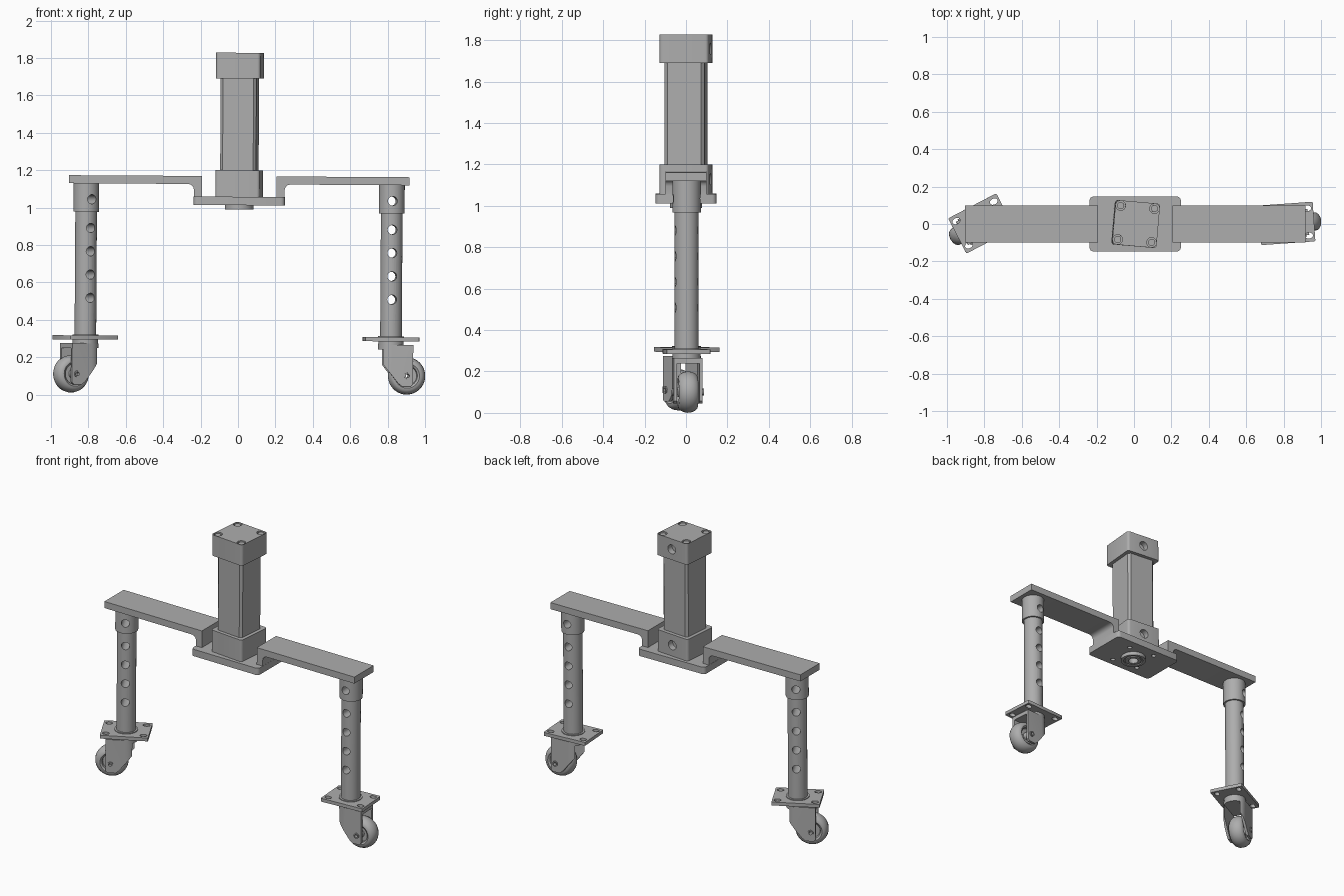
import bpy, bmesh
from math import radians, pi, cos, sin
from mathutils import Matrix, Vector

if "Cube" in bpy.data.objects:
    bpy.data.objects.remove(bpy.data.objects["Cube"])

steel = bpy.data.materials.new("grey_metal")
steel.use_nodes = True
GREY = (0.42, 0.42, 0.42, 1)
steel.diffuse_color = GREY
steel.node_tree.nodes["Principled BSDF"].inputs["Base Color"].default_value = GREY


def add(name, bm):
    bmesh.ops.recalc_face_normals(bm, faces=bm.faces)
    mesh = bpy.data.meshes.new(name)
    bm.to_mesh(mesh)
    bm.free()
    mesh.materials.append(steel)
    ob = bpy.data.objects.new(name, mesh)
    bpy.context.collection.objects.link(ob)
    return ob


def prism(name, pts, lo, hi, axis="Z"):
    """Extrude a 2D outline along Z (outline in xy) or Y (outline in xz)."""
    bm = bmesh.new()
    place = (lambda a, b: (a, b, lo)) if axis == "Z" else (lambda a, b: (a, lo, b))
    face = bm.faces.new([bm.verts.new(place(*p)) for p in pts])
    new = bmesh.ops.extrude_face_region(bm, geom=[face])["geom"]
    step = Vector((0, 0, hi - lo)) if axis == "Z" else Vector((0, hi - lo, 0))
    bmesh.ops.translate(bm, vec=step, verts=[g for g in new if isinstance(g, bmesh.types.BMVert)])
    return add(name, bm)


def rounded(w, d, r, seg=4):
    """Rectangle outline with rounded corners; seg=1 gives chamfers."""
    pts = []
    for k, (sx, sy) in enumerate([(1, 1), (-1, 1), (-1, -1), (1, -1)]):
        for i in range(seg + 1):
            a = (k + i / seg) * pi / 2
            pts.append((sx * (w - r) + r * cos(a), sy * (d - r) + r * sin(a)))
    return pts


def disc(name, r, lo, hi, x=0, other=0, axis="Z", seg=32, stretch=1):
    pts = [(x + stretch * r * cos(2 * pi * i / seg), other + r * sin(2 * pi * i / seg))
           for i in range(seg)]
    return prism(name, pts, lo, hi, axis)


def lathe(name, profile, axis, centre, steps=40):
    """Spin a closed (radius, along) profile around the axis."""
    bm = bmesh.new()
    vs = [bm.verts.new((r, h, 0) if axis == "Y" else (r, 0, h)) for r, h in profile]
    edges = [bm.edges.new((vs[i - 1], vs[i])) for i in range(len(vs))]
    bmesh.ops.spin(bm, geom=vs + edges, cent=(0, 0, 0), angle=2 * pi, steps=steps,
                   axis=(0, 1, 0) if axis == "Y" else (0, 0, 1))
    bmesh.ops.remove_doubles(bm, verts=bm.verts, dist=1e-5)
    bmesh.ops.translate(bm, vec=centre, verts=bm.verts)
    return add(name, bm)


def carve(ob, cutters, mode="DIFFERENCE"):
    """Apply boolean cutters, then discard them."""
    for c in cutters:
        m = ob.modifiers.new("cut", "BOOLEAN")
        m.operation, m.object, m.solver = mode, c, "EXACT"
    deps = bpy.context.evaluated_depsgraph_get()
    mesh = bpy.data.meshes.new_from_object(ob.evaluated_get(deps))
    ob.modifiers.clear()
    ob.data = mesh
    for c in cutters:
        bpy.data.objects.remove(c)


parts = []
corners = [(sx, sy) for sx in (-1, 1) for sy in (-1, 1)]
turn = Matrix.Rotation(radians(-5), 4, "Z")

# Pneumatic cylinder: body, two end caps with side ports, and corner bolts
ram = [prism("cylinder_body", rounded(0.096, 0.096, 0.014, 1), 1.2, 1.69)]
for name, lo, hi in [("bottom_cap", 1.058, 1.2), ("top_cap", 1.69, 1.828)]:
    cap = prism(name, rounded(0.119, 0.119, 0.016), lo, hi)
    cuts = [disc("port", 0.03, 0.08, 0.2, 0, (lo + hi) / 2, "Y")]
    if name == "top_cap":
        cuts += [disc("bore", 0.026, hi - 0.02, hi + 0.05, 0.091 * sx, 0.091 * sy, seg=20)
                 for sx, sy in corners]
        ram += [disc("cap_bolt", 0.019, hi - 0.03, hi - 0.005, 0.091 * sx, 0.091 * sy, seg=20)
                for sx, sy in corners]
    carve(cap, cuts)
    ram.append(cap)

# Raised ring under the mounting plate
ram.append(lathe("rod_boss", [(0.03, 1.03), (0.03, 0.99), (0.05, 0.99), (0.05, 0.997),
                              (0.06, 0.997), (0.06, 0.99), (0.077, 0.99), (0.077, 1.03)],
                 "Z", (0, 0, 0)))
for ob in ram:
    ob.data.transform(turn)
parts += ram

# Mounting plate with bolt holes
plate = prism("mounting_plate", rounded(0.244, 0.147, 0.022), 1.013, 1.058)
cuts = [disc("hole", 0.014, 0.95, 1.04, 0.091 * sx, 0.091 * sy, seg=16) for sx, sy in corners]
for c in cuts:
    c.data.transform(turn)
carve(plate, cuts + [disc("hole", 0.03, 0.95, 1.045)])
parts.append(plate)

# Stepped arms
arm_profile = [(0.2, 1.05), (0.2, 1.168), (0.91, 1.168), (0.91, 1.125), (0.272, 1.125),
               (0.258, 1.121), (0.247, 1.111), (0.243, 1.097), (0.243, 1.05)]
for side, s in (("left", 1), ("right", -1)):
    parts.append(prism(side + "_arm", [(s * x, z) for x, z in arm_profile], -0.1, 0.1, "Y"))


def leg(side, x, angle):
    """Drilled leg on a caster that trails toward local +x."""
    out = []

    # Tube and collar with cross holes
    tube = disc("tube", 0.058, 0.305, 0.98)
    carve(tube, [disc("hole", 0.025, -0.2, 0.2, 0, 0.513 + 0.1245 * i, "Y", 24) for i in range(4)])
    collar = disc("collar", 0.069, 0.973, 1.13)
    carve(collar, [disc("hole", 0.025, -0.2, 0.2, 0, 1.04, "Y", 24)])
    out += [tube, collar]

    # Slotted caster plate and swivel
    base = prism("caster_plate", rounded(0.145, 0.106, 0.006, 2), 0.29, 0.312)
    carve(base, [disc("slot", 0.016, 0.25, 0.35, 0.113 * sx, 0.073 * sy, seg=16, stretch=1.35)
                 for sx, sy in corners])
    out += [base, disc("weld_ring", 0.07, 0.31, 0.317), disc("swivel", 0.068, 0.262, 0.292)]

    # Fork: side outline, rounded back, wheel slot and axle hole
    fork = prism("caster_fork", [(-0.075, 0.27), (0.115, 0.27), (0.115, 0.062), (0.103, 0.05),
                                 (0.055, 0.05), (0.035, 0.066), (-0.06, 0.185), (-0.075, 0.215)],
                 -0.1, 0.1, "Y")
    back = [(0.07 * cos(a), 0.07 * sin(a)) for a in (pi / 2 + pi * i / 16 for i in range(17))]
    carve(fork, [prism("round", back + [(0.15, -0.07), (0.15, 0.07)], 0, 0.3)], "INTERSECT")
    carve(fork, [prism("slot", rounded(0.2, 0.054, 0.01), 0, 0.245),
                 disc("hole", 0.01, -0.2, 0.2, 0.085, 0.106, "Y", 20)])
    out.append(fork)

    # Wheel with recessed hub and rounded tread
    half = [(0.01, 0.05), (0.024, 0.05), (0.026, 0.024), (0.052, 0.024), (0.055, 0.04),
            (0.066, 0.048), (0.078, 0.046), (0.089, 0.036), (0.097, 0.02)]
    profile = half + [(0.1, 0)] + [(r, -y) for r, y in reversed(half)]
    out.append(lathe("caster_wheel", profile, "Y", (0.085, 0, 0.106)))

    # Axle collars on both fork sides
    for s in (-1, 1):
        rim = [(0.01, s * 0.066), (0.017, s * 0.066), (0.017, s * 0.077), (0.01, s * 0.077)]
        out.append(lathe("axle_ring", rim, "Y", (0.085, 0, 0.106), 20))

    for ob in out:
        ob.name = side + "_" + ob.name
        ob.data.transform(Matrix.Translation((x, 0.003, 0)) @ Matrix.Rotation(radians(angle), 4, "Z"))
    return out


parts += leg("left", 0.816, 4) + leg("right", -0.818, 207.5)

# Slight lean of the whole frame, then crisp-edged smooth shading
lean = Matrix.Rotation(radians(0.35), 4, "Y")
bpy.ops.object.select_all(action="DESELECT")
for ob in parts:
    ob.data.transform(lean)
    ob.select_set(True)
bpy.context.view_layer.objects.active = parts[0]
bpy.ops.object.shade_smooth_by_angle(angle=radians(35))
